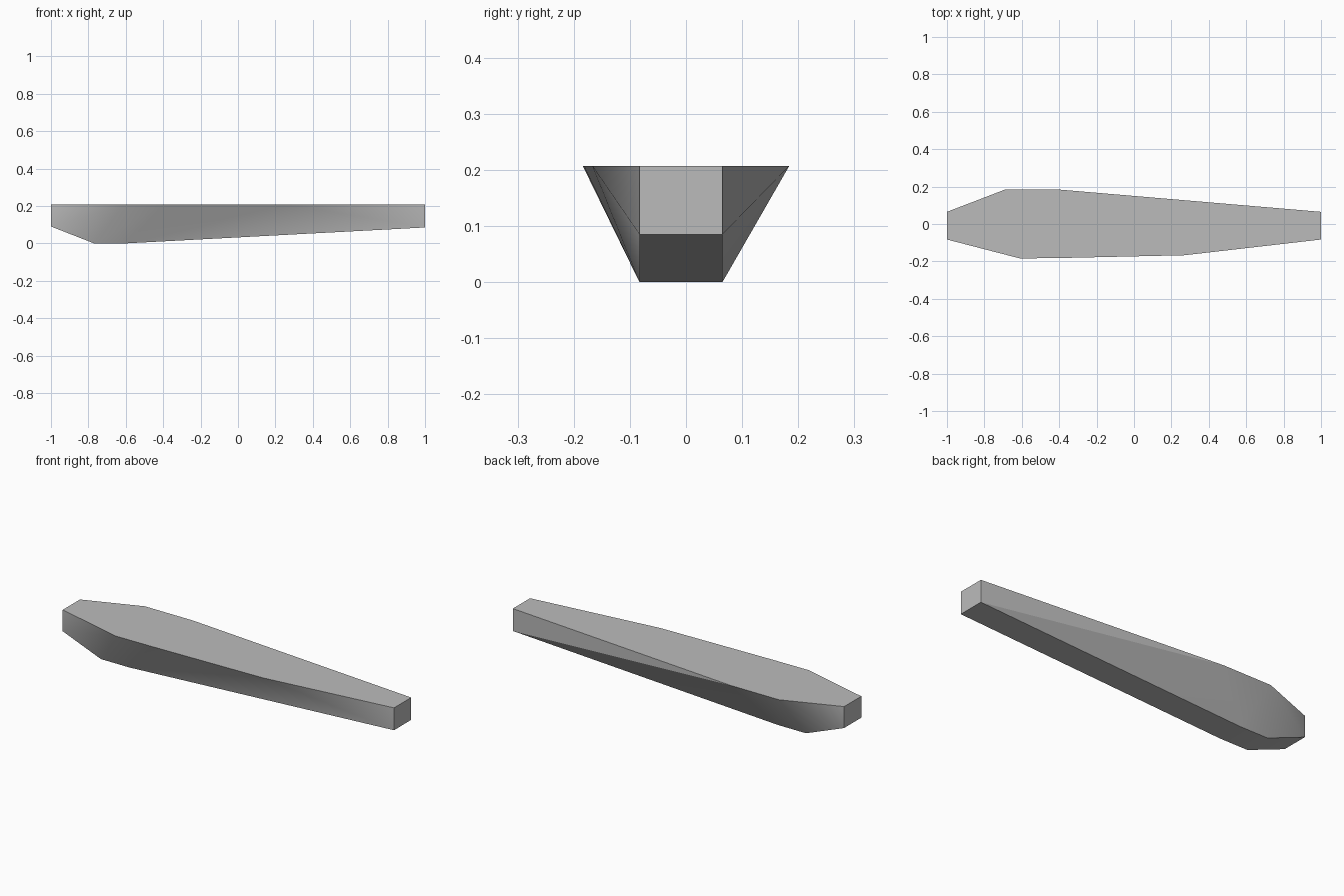
import bpy, bmesh, math

if "Cube" in bpy.data.objects:
    bpy.data.objects.remove(bpy.data.objects["Cube"], do_unlink=True)

TOP = 0.207
FRONT, BACK = -0.083, 0.065

# Deck outline (x, y) and keel profile (x, z)
deck = [(-1, FRONT), (-0.61, -0.184), (-0.4, -0.182), (0.27, -0.167), (1, FRONT),
        (1, BACK), (-0.4, 0.184), (-0.69, 0.184), (-1, BACK)]
keel = [(-1, 0.09), (-0.77, 0), (-0.6, 0), (1, 0.085)]

# Hull: flat deck joined to a keel of constant width
bm = bmesh.new()
for x, y in deck:
    bm.verts.new((x, y, TOP))
for x, z in keel:
    for y in (FRONT, BACK):
        bm.verts.new((x, y, z))
res = bmesh.ops.convex_hull(bm, input=bm.verts)
loose = [v for v in bm.verts if not v.link_faces]
bmesh.ops.delete(bm, geom=loose, context="VERTS")
bmesh.ops.dissolve_limit(bm, angle_limit=math.radians(0.5),
                         verts=bm.verts, edges=bm.edges)
bmesh.ops.recalc_face_normals(bm, faces=bm.faces)
mesh = bpy.data.meshes.new("hull")
bm.to_mesh(mesh)
bm.free()
hull = bpy.data.objects.new("hull", mesh)
bpy.context.collection.objects.link(hull)

# Plain grey
grey = bpy.data.materials.new("grey")
grey.use_nodes = True
colour = (0.5, 0.5, 0.5, 1)
grey.diffuse_color = colour
grey.node_tree.nodes["Principled BSDF"].inputs["Base Color"].default_value = colour
mesh.materials.append(grey)

# Soft shading between shallow side panels
bpy.context.view_layer.objects.active = hull
hull.select_set(True)
bpy.ops.object.shade_smooth_by_angle(angle=math.radians(30))
